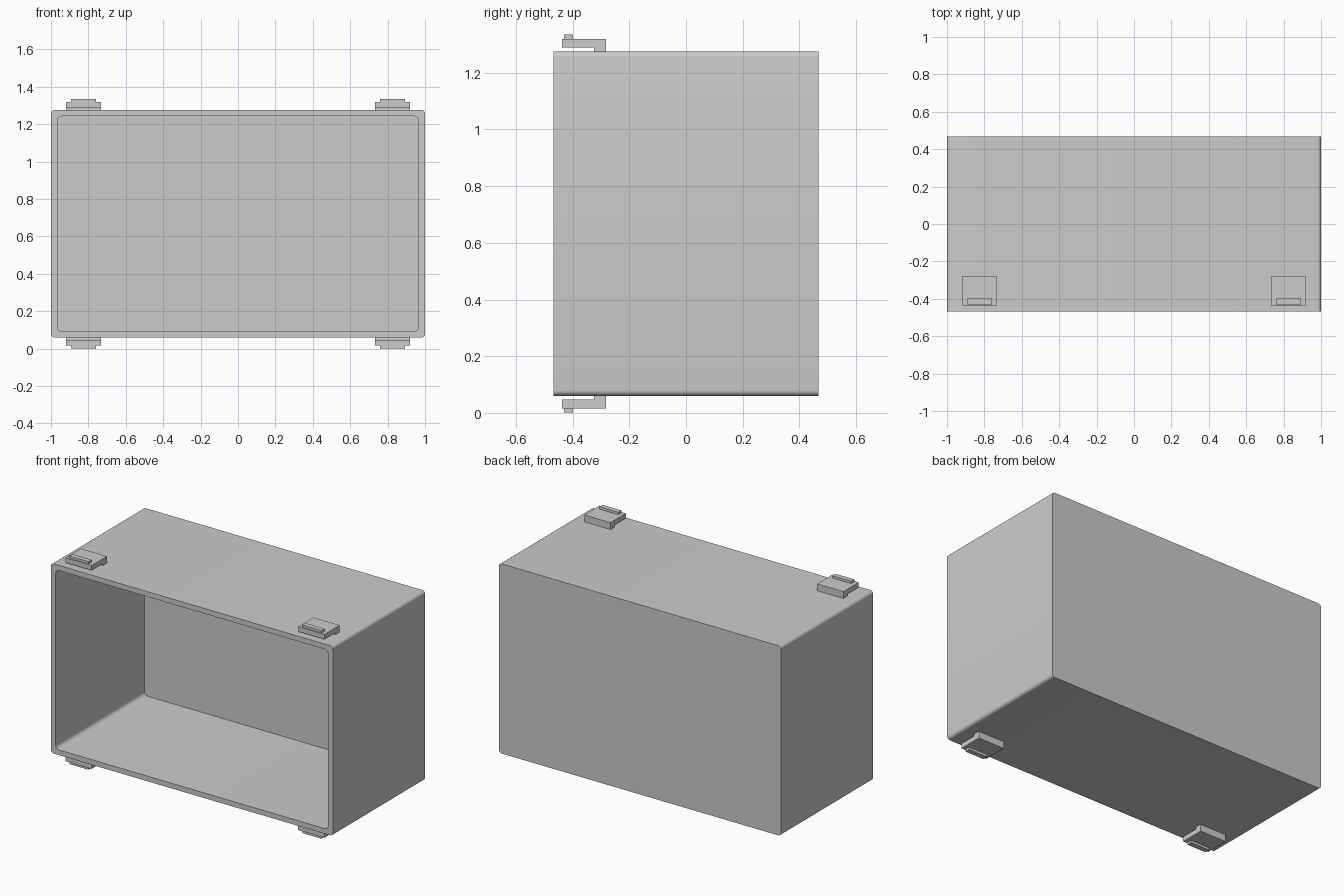
import bpy, bmesh, math
from mathutils import Vector

if "Cube" in bpy.data.objects:
    bpy.data.objects.remove(bpy.data.objects["Cube"])

MID_Z = 0.668          # height of the horizontal symmetry plane
FRONT, BACK = -0.467, 0.467


def finish(bm, name):
    bmesh.ops.recalc_face_normals(bm, faces=bm.faces)
    mesh = bpy.data.meshes.new(name)
    bm.to_mesh(mesh)
    bm.free()
    obj = bpy.data.objects.new(name, mesh)
    bpy.context.collection.objects.link(obj)
    return obj


def rounded_ring(bm, half_w, half_h, r, y, steps=6):
    """Rounded rectangle of vertices in the plane y."""
    ring = []
    for i, (sx, sz) in enumerate([(1, 1), (-1, 1), (-1, -1), (1, -1)]):
        for k in range(steps + 1):
            a = math.radians(90 * (i + k / steps))
            ring.append(bm.verts.new((sx * (half_w - r) + r * math.cos(a), y,
                                      MID_Z + sz * (half_h - r) + r * math.sin(a))))
    return ring


# Open-fronted shell: outer wall, front rim, inner wall and the two back panels
bm = bmesh.new()
outer, inner = (1.0, 0.608, 0.02), (0.966, 0.575, 0.025)
rings = [rounded_ring(bm, *outer, BACK), rounded_ring(bm, *outer, FRONT),
         rounded_ring(bm, *inner, FRONT), rounded_ring(bm, *inner, 0.433)]
for a, b in zip(rings, rings[1:]):
    n = len(a)
    for i in range(n):
        j = (i + 1) % n
        bm.faces.new((a[i], a[j], b[j], b[i]))
bm.faces.new(rings[0])
bm.faces.new(rings[-1])
shell = finish(bm, "open_box_shell")
bpy.context.view_layer.objects.active = shell
shell.select_set(True)
bpy.ops.object.shade_smooth_by_angle(angle=math.radians(30))
shell.select_set(False)


def prism(bm, profile, x0, x1):
    """Extrude a (y, z) profile from x0 to x1."""
    face = bm.faces.new([bm.verts.new((x0, y, z)) for y, z in profile])
    ext = bmesh.ops.extrude_face_region(bm, geom=[face])
    moved = [v for v in ext["geom"] if isinstance(v, bmesh.types.BMVert)]
    bmesh.ops.translate(bm, verts=moved, vec=Vector((x1 - x0, 0, 0)))


# Latch clips: hooked plate with a finger ridge, two on top and two below
plate = [(-0.282, 1.275), (-0.282, 1.320), (-0.437, 1.320),
         (-0.437, 1.289), (-0.324, 1.289), (-0.324, 1.275)]
ridge = [(-0.430, 1.318), (-0.398, 1.318), (-0.398, 1.335), (-0.430, 1.335)]
for v_name, sz in (("top", 1), ("bottom", -1)):
    for h_name, sx in (("right", 1), ("left", -1)):
        bm = bmesh.new()
        prism(bm, plate, 0.733, 0.919)
        prism(bm, ridge, 0.759, 0.893)
        for v in bm.verts:
            v.co.x *= sx
            v.co.z = MID_Z + sz * (v.co.z - MID_Z)
        # keep the outermost faces exactly on the model's bounds
        for v in bm.verts:
            v.co.z = max(v.co.z, 0.0)
        finish(bm, f"{v_name}_{h_name}_clip")
